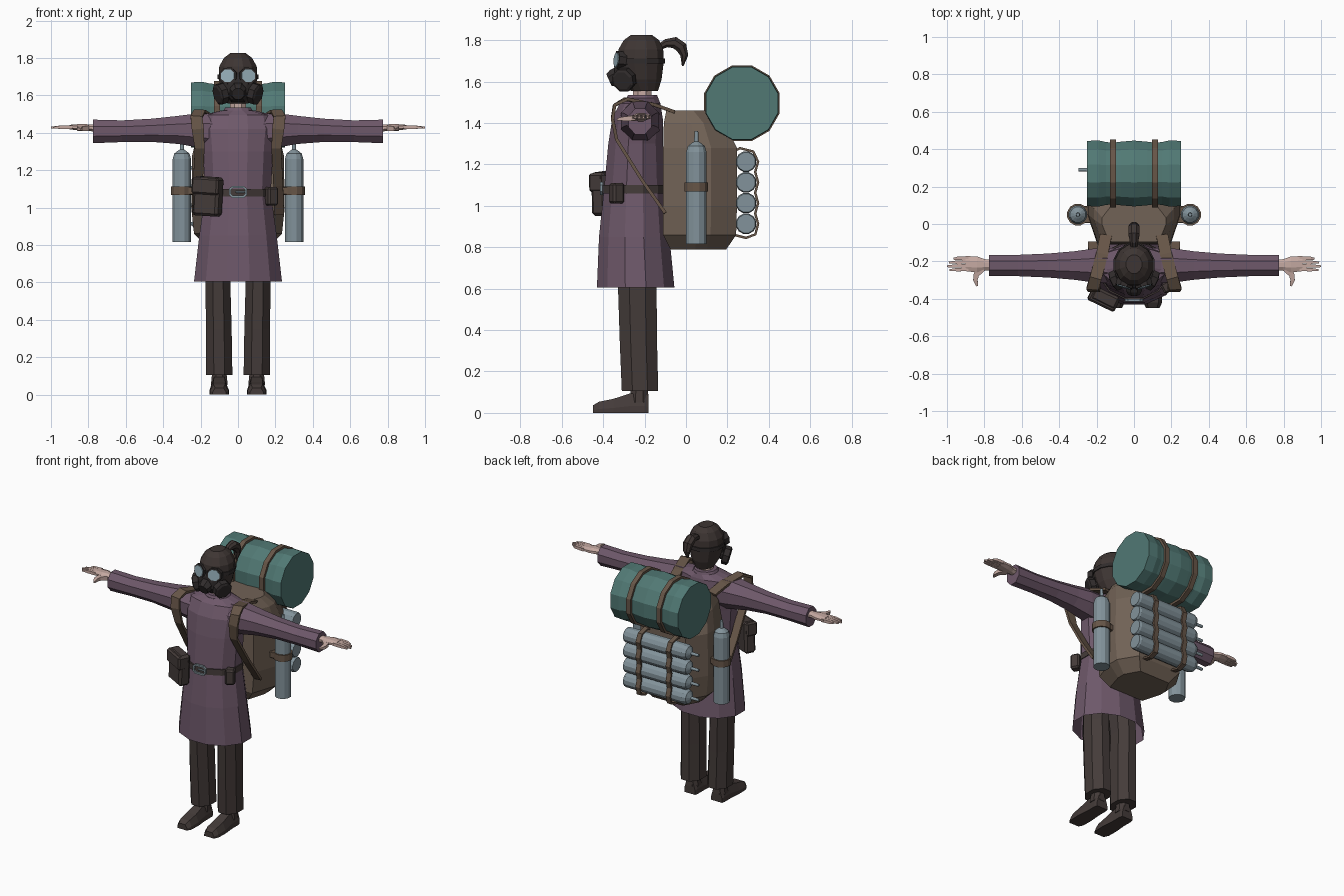
import bpy, bmesh, math
from mathutils import Vector, Matrix


def mat(name, r, g, b):
    m = bpy.data.materials.new(name)
    m.diffuse_color = (r, g, b, 1)
    return m


PURPLE = mat("coat purple", .156, .098, .144)
DARK = mat("trouser dark brown", .058, .044, .041)
HOOD = mat("hood dark brown", .048, .036, .033)
BLACK = mat("mask charcoal", .030, .025, .025)
PACK = mat("pack brown", .165, .122, .092)
STRAP = mat("strap brown", .135, .092, .064)
TEAL = mat("bedroll teal", .082, .19, .175)
STEEL = mat("tank steel", .225, .29, .325)
LENS = mat("lens pale blue", .30, .42, .48)
SKIN = mat("skin", .56, .40, .36)


def finish(name, bm, material):
    bmesh.ops.recalc_face_normals(bm, faces=bm.faces)
    me = bpy.data.meshes.new(name)
    bm.to_mesh(me)
    bm.free()
    me.materials.append(material)
    ob = bpy.data.objects.new(name, me)
    bpy.context.collection.objects.link(ob)
    return ob


def sweep(name, material, pts, sizes, n=8, side=(1, 0, 0), axis=None,
          closed=False, caps=(True, True), profile=None):
    """Skin an n-sided section along pts; sizes are (half width, half depth)."""
    pts = [Vector(p) for p in pts]
    if isinstance(sizes, tuple):
        sizes = [sizes] * len(pts)
    if profile is None:
        k = 1 / math.cos(math.pi / n)
        profile = [(k * math.cos((i + .5) * 2 * math.pi / n),
                    k * math.sin((i + .5) * 2 * math.pi / n)) for i in range(n)]
    n, last = len(profile), len(pts) - 1
    bm = bmesh.new()
    rings = []
    for i, (p, (a, b)) in enumerate(zip(pts, sizes)):
        if axis:
            t = Vector(axis)
        elif closed:
            t = pts[(i + 1) % len(pts)] - pts[i - 1]
        else:
            t = pts[min(i + 1, last)] - pts[max(i - 1, 0)]
        t.normalize()
        s = Vector(side)
        s = (s - t * s.dot(t)).normalized()
        d = t.cross(s)
        rings.append([bm.verts.new(p + s * a * u + d * b * v) for u, v in profile])
    for i in range(len(rings) if closed else last):
        r, q = rings[i], rings[(i + 1) % len(rings)]
        for j in range(n):
            bm.faces.new((r[j], r[(j + 1) % n], q[(j + 1) % n], q[j]))
    if not closed:
        for ring, cap in ((rings[0], caps[0]), (rings[-1], caps[1])):
            if cap:
                bm.faces.new(ring)
    return finish(name, bm, material)


def upright(name, material, rows, n=12, **kw):
    """Rows are (z, x, y, half width, half depth)."""
    return sweep(name, material, [(x, y, z) for z, x, y, _, _ in rows],
                 [(a, b) for *_, a, b in rows], n, axis=(0, 0, 1), **kw)


def box(name, material, loc, dims, yaw=0, roll=0, bevel=.01):
    bm = bmesh.new()
    bmesh.ops.create_cube(bm, size=1, matrix=Matrix.Diagonal((*dims, 1)))
    bmesh.ops.bevel(bm, geom=bm.edges[:], offset=bevel, segments=1, affect='EDGES')
    bm.transform(Matrix.Translation(loc) @ Matrix.Rotation(yaw, 4, 'Z') @ Matrix.Rotation(roll, 4, 'Y'))
    return finish(name, bm, material)


# Coat, collar, belt and buckle
upright("coat", PURPLE, [
    (.605, 0, -.243, .235, .187), (.85, 0, -.25, .207, .170), (1.08, 0, -.248, .175, .148),
    (1.30, 0, -.243, .188, .132), (1.42, 0, -.234, .20, .122), (1.495, 0, -.222, .185, .098),
    (1.52, 0, -.212, .085, .078)], caps=(False, True))
upright("collar", PURPLE, [(1.50, 0, -.212, .09, .085), (1.535, 0, -.21, .068, .07)])
upright("belt", DARK, [(1.06, 0, -.248, .183, .155), (1.10, 0, -.248, .182, .154)])
sweep("buckle", STEEL, [(x, -.408, z) for x, z in (
    (-.042, 1.07), (-.03, 1.058), (.03, 1.058), (.042, 1.07),
    (.042, 1.098), (.03, 1.11), (-.03, 1.11), (-.042, 1.098))],
    (.007, .006), 4, side=(0, 1, 0), closed=True)
box("buckle_pin", STEEL, (.012, -.408, 1.084), (.05, .01, .01), bevel=.002)
box("large_pouch", DARK, (-.16, -.395, 1.06), (.15, .075, .21), yaw=-.45, roll=.06, bevel=.014)
box("large_pouch_flap", DARK, (-.164, -.404, 1.115), (.158, .075, .09), yaw=-.45, roll=.06)
box("small_pouch", DARK, (.178, -.335, 1.06), (.06, .06, .10), yaw=.5)

# Neck, hood and ponytail
upright("neck", SKIN, [(1.48, 0, -.212, .045, .045), (1.60, 0, -.212, .042, .045)], 8)
upright("hood", HOOD, [
    (1.555, 0, -.20, .055, .065), (1.61, 0, -.213, .083, .095), (1.69, 0, -.22, .104, .112),
    (1.755, 0, -.218, .10, .108), (1.80, 0, -.215, .075, .085), (1.825, 0, -.215, .042, .05)], 12)
sweep("ponytail", HOOD, [(0, -.13, 1.765), (0, -.095, 1.785), (0, -.055, 1.788),
                         (0, -.022, 1.765), (0, -.008, 1.725), (0, -.016, 1.675)],
      [(.016, .014), (.022, .02), (.03, .028), (.03, .028), (.024, .019), (.007, .004)], 8)
# Head harness of the mask
sweep("mask_harness", BLACK, [(.107 * math.cos(a), -.219 + .116 * math.sin(a), 1.70)
                              for a in (i * math.pi / 6 + math.pi / 12 for i in range(12))],
      (.012, .006), 4, side=(0, 0, 1), closed=True)

# Gas mask
sweep("mask_face", BLACK, [(0, -.27, 1.65), (0, -.325, 1.645), (0, -.345, 1.635)],
      [(.088, .085), (.075, .07), (.045, .05)], 8, axis=(0, 1, 0))
sweep("mask_snout", BLACK, [(0, -.31, 1.635), (0, -.35, 1.617), (0, -.372, 1.607)],
      [(.045, .045), (.042, .042), (.032, .032)], 8)

for s, lr in ((-1, "right"), (1, "left")):
    # Goggles and filters
    g = Vector((s * .3, -1, .1)).normalized()
    c = Vector((s * .05, -.318, 1.703))
    sweep(lr + "_goggle_rim", BLACK, [c - g * .02, c + g * .018], (.046, .043), 8)
    sweep(lr + "_goggle_lens", LENS, [c + g * .016, c + g * .022], (.037, .034), 8)
    f = Vector((s, -.5, -.3)).normalized()
    c = Vector((s * .085, -.295, 1.61))
    sweep(lr + "_filter", BLACK, [c + f * k for k in (-.045, -.015, -.01, .025, .032)],
          [(r, r) for r in (.03, .03, .054, .054, .042)], 8, side=(0, 0, 1))

    # Sleeves and hands
    sweep(lr + "_sleeve", PURPLE, [(s * x, y, z) for x, y, z in (
        (.10, -.222, 1.405), (.22, -.222, 1.413), (.32, -.222, 1.415), (.46, -.222, 1.413),
        (.62, -.222, 1.408), (.775, -.222, 1.407))],
        [(.095, .10), (.09, .09), (.076, .075), (.064, .062), (.057, .058), (.056, .063)],
        8, side=(0, 1, 0), axis=(1, 0, 0))
    sweep(lr + "_palm", SKIN, [(s * .74, -.22, 1.425), (s * .80, -.218, 1.427),
                               (s * .84, -.216, 1.429), (s * .90, -.212, 1.43)],
          [(.027, .02), (.03, .018), (.043, .018), (.04, .012)], 8,
          side=(0, 1, 0), axis=(1, 0, 0))
    for i, tip in enumerate((.965, .99, 1.0, .985)):
        y = -.182 - i * .02
        sweep(f"{lr}_finger_{i + 1}", SKIN, [(s * .885, y, 1.43), (s * .945, y - .002, 1.43),
                                             (s * tip, y - .004, 1.427)],
              [(.0098, .01), (.009, .009), (.005, .005)], 4, side=(0, 1, 0))
    sweep(lr + "_thumb", SKIN, [(s * .815, -.235, 1.425), (s * .843, -.27, 1.422),
                                (s * .848, -.30, 1.42), (s * .838, -.332, 1.418)],
          [(.022, .014), (.015, .012), (.012, .01), (.005, .005)], 4)

    # Trousers and shoes
    upright(lr + "_trouser_leg", DARK, [
        (.105, s * .10, -.222, .07, .088), (.35, s * .103, -.23, .069, .09),
        (.60, s * .107, -.235, .066, .093), (.88, s * .09, -.24, .068, .09)], 8)
    upright(lr + "_ankle", DARK, [(.05, s * .10, -.225, .045, .045),
                                  (.14, s * .10, -.225, .036, .04)], 8)
    sweep(lr + "_shoe", DARK, [(s * .10, y, h) for y, h in (
        (-.182, .04), (-.20, .048), (-.27, .047), (-.35, .034), (-.42, .027), (-.45, .018))],
        [(.04, .04), (.045, .048), (.045, .047), (.052, .034), (.05, .027), (.036, .018)],
        axis=(0, 1, 0),
        profile=[(1, 1), (1, .3), (.62, -1), (-.62, -1), (-1, .3), (-1, 1)])

    # Shoulder straps
    sweep(lr + "_shoulder_strap", STRAP, [(s * x, y, z) for x, y, z in (
        (.15, -.06, 1.455), (.17, -.16, 1.49), (.205, -.29, 1.515), (.222, -.345, 1.485),
        (.215, -.355, 1.42), (.205, -.335, 1.32), (.215, -.21, 1.12), (.22, -.10, .965))],
        [(.032, .008)] * 5 + [(.026, .008)] * 3, 4)

    # Upright side tanks with their bands
    upright(lr + "_side_tank", STEEL, [(z, s * .30, .05, r, r) for z, r in (
        (.815, .049), (1.26, .049), (1.288, .041), (1.305, .02), (1.31, .011), (1.36, .009))], 12)
    upright(lr + "_side_tank_band", STRAP, [(z, s * .30, .05, .057, .057) for z in (1.068, 1.112)], 12)
    box(lr + "_band_anchor", STRAP, (s * .245, .05, 1.09), (.06, .09, .042), bevel=.004)

    # Straps of the bedroll and of the stacked tanks
    sweep(lr + "_bedroll_strap", STRAP, [(s * .112 - .016, .27, 1.495), (s * .112 + .016, .27, 1.495)],
          (.182, .182), 12, side=(0, 1, 0), axis=(1, 0, 0))
    wave = [(.348 if i % 2 == 0 else .334, 1.213 - i * .05) for i in range(7)]
    path = [(.21, 1.25), (.26, 1.278), (.325, 1.262)] + wave + [(.335, .862), (.29, .845), (.21, .865)]
    sweep(lr + "_rack_strap", STRAP, [(s * .112, y, z) for y, z in path], (.016, .006), 4)

# Backpack
upright("backpack", PACK, [
    (.79, 0, .06, .165, .135), (.86, 0, .066, .235, .176), (1.0, 0, .068, .25, .178),
    (1.28, 0, .068, .245, .178), (1.40, 0, .04, .215, .147), (1.46, 0, .005, .17, .10)],
    profile=[(.78, -1), (1, -.1), (1, .3), (.68, 1), (-.68, 1), (-1, .3), (-1, -.1), (-.78, -1)])

# Bedroll, pinched under its straps
roll = [(-.252, .174), (-.19, .177), (-.15, .168), (-.112, .165), (-.07, .170), (0, .176),
        (.07, .170), (.112, .165), (.15, .168), (.19, .177), (.252, .174)]
sweep("bedroll", TEAL, [(x, .27, 1.495) for x, _ in roll], [(r, r) for _, r in roll],
      12, side=(0, 1, 0), axis=(1, 0, 0))

# Stacked tanks lying across the back
for i in range(4):
    rows = [(.235, .044), (.222, .049), (-.205, .049), (-.228, .04), (-.24, .018),
            (-.245, .01), (-.298, .009)]
    sweep(f"stacked_tank_{i + 1}", STEEL, [(x, .29, 1.213 - .1 * i) for x, _ in rows],
          [(r, r) for _, r in rows], 12, side=(0, 1, 0), axis=(1, 0, 0))
